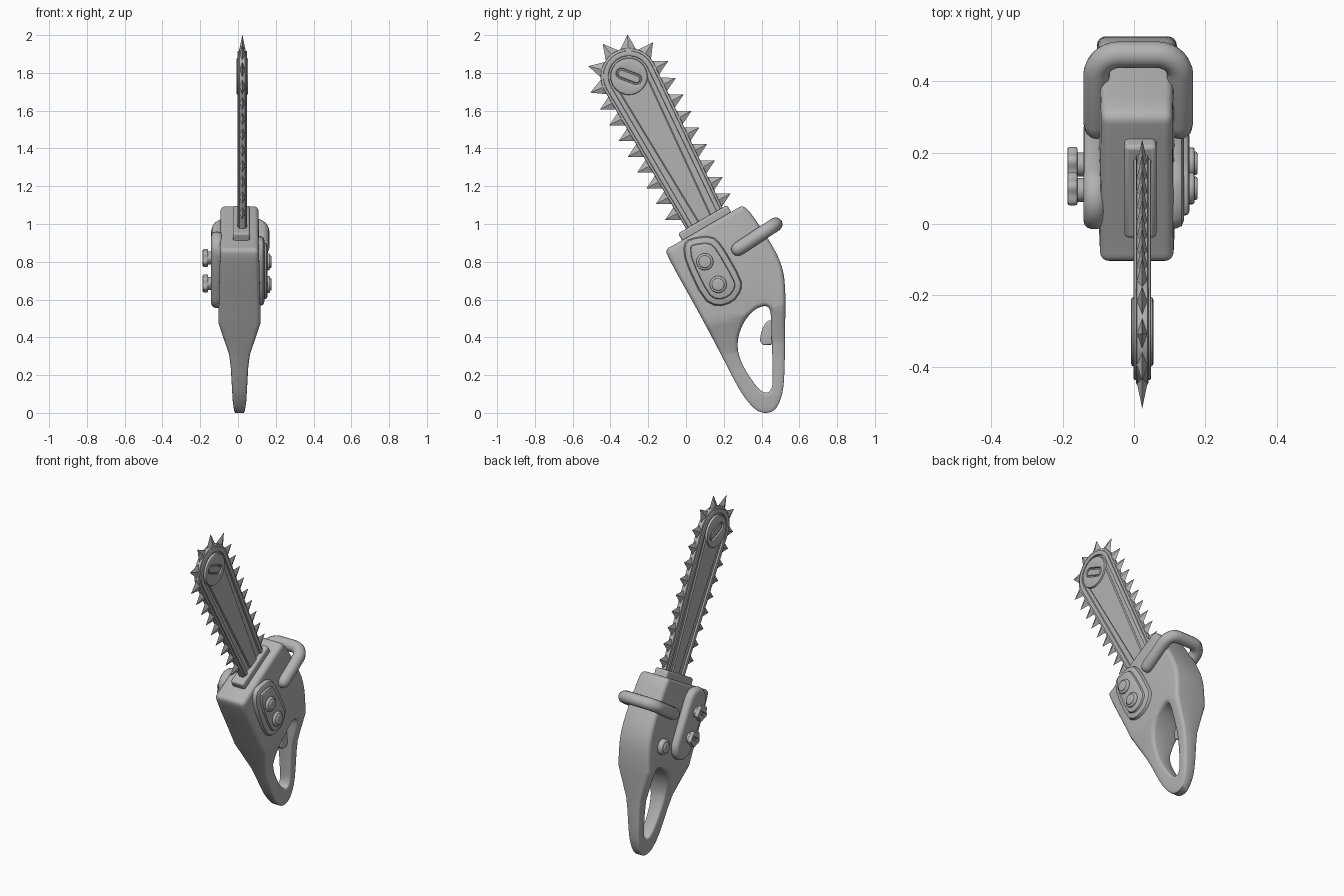
import bpy, bmesh, math
from mathutils import Vector

if "Cube" in bpy.data.objects:
    bpy.data.objects.remove(bpy.data.objects["Cube"])

grey = bpy.data.materials.new("mid_grey")
grey.diffuse_color = (0.45, 0.45, 0.45, 1)
grey.use_nodes = True
grey.node_tree.nodes["Principled BSDF"].inputs["Base Color"].default_value = grey.diffuse_color


def finish(ob, angle=35):
    ob.data.materials.clear()
    ob.data.materials.append(grey)
    bpy.ops.object.select_all(action='DESELECT')
    ob.select_set(True)
    bpy.context.view_layer.objects.active = ob
    bpy.ops.object.shade_smooth_by_angle(angle=math.radians(angle))


def from_bmesh(name, bm, angle=35):
    bmesh.ops.recalc_face_normals(bm, faces=bm.faces[:])
    me = bpy.data.meshes.new(name)
    bm.to_mesh(me)
    bm.free()
    ob = bpy.data.objects.new(name, me)
    bpy.context.collection.objects.link(ob)
    finish(ob, angle)
    return ob


def ccw(pts):
    area = sum(a[0] * b[1] - b[0] * a[1] for a, b in zip(pts, pts[1:] + pts[:1]))
    return [Vector(p) for p in (pts if area > 0 else pts[::-1])]


def inset(pts, d):
    out = []
    for i, p in enumerate(pts):
        e1, e2 = (p - pts[i - 1]).normalized(), (pts[(i + 1) % len(pts)] - p).normalized()
        n1, n2 = Vector((-e1.y, e1.x)), Vector((-e2.y, e2.x))
        out.append(p + (n1 + n2) * d / max(0.4, 1 + n1.dot(n2)))
    return out


def rounded(pts, times=2):
    for _ in range(times):
        pts = [tuple(a[k] * (1 - f) + b[k] * f for k in (0, 1))
               for a, b in zip(pts, pts[1:] + pts[:1]) for f in (0.25, 0.75)]
    return pts


def prism(name, outline, x0, x1, bev, hole=None, segs=3, width=None, angle=35):
    """Side outline (y, z) extruded along x with rounded rims and an optional hole."""
    bm = bmesh.new()
    mid, h = (x0 + x1) / 2, (x1 - x0) / 2
    bx = min(bev, 0.95 * h)
    caps = ([], [])
    for loop, sign in ((outline, 1), (hole, -1)):
        if not loop:
            continue
        base, rings = ccw(loop), []
        for side in (-1, 1):
            for k in (range(segs, -1, -1) if side < 0 else range(segs + 1)):
                a = k / segs * math.pi / 2
                x = mid + side * (h - bx + bx * math.sin(a))
                rings.append([bm.verts.new((x, p.x, p.y))
                              for p in inset(base, sign * bev * (1 - math.cos(a)))])
        n = len(base)
        for r, s in zip(rings, rings[1:]):
            for i in range(n):
                j = (i + 1) % n
                bm.faces.new((r[i], r[j], s[j], s[i]))
        for cap, r in zip(caps, (rings[0], rings[-1])):
            cap += [bm.edges.get((r[i], r[(i + 1) % n])) for i in range(n)]
    for cap in caps:
        bmesh.ops.triangle_fill(bm, use_beauty=True, use_dissolve=False, edges=cap)
    if width:  # vary the thickness along a slanted height
        for t, _ in width[1:-1]:
            bmesh.ops.bisect_plane(bm, geom=bm.verts[:] + bm.edges[:] + bm.faces[:],
                                   plane_co=(0, 0.1, t), plane_no=(0, -0.25, 1))
        for v in bm.verts:
            t = v.co.z - 0.25 * (v.co.y - 0.1)
            t = min(max(t, width[0][0]), width[-1][0])
            for (ta, wa), (tb, wb) in zip(width, width[1:]):
                if ta <= t <= tb:
                    w = wa + (wb - wa) * (t - ta) / (tb - ta)
            v.co.x = mid + (v.co.x - mid) * w / h
    return from_bmesh(name, bm, angle)


def circle(c, r, n=28, lobes=0, depth=0):
    return [(c[0] + r * (1 + depth * math.cos(lobes * a)) * math.cos(a),
             c[1] + r * (1 + depth * math.cos(lobes * a)) * math.sin(a))
            for a in (2 * math.pi * i / n for i in range(n))]


def stadium(a, b, r, n=10):
    a, b = Vector(a), Vector(b)
    ang = math.atan2(b.y - a.y, b.x - a.x)
    pts = []
    for c, off in ((b, -math.pi / 2), (a, math.pi / 2)):
        for i in range(n + 1):
            t = ang + off + math.pi * i / n
            pts.append((c.x + r * math.cos(t), c.y + r * math.sin(t)))
    return pts


# Body with rear grip loop
body = [(-.10, .83), (-.105, .868), (-.07, .885), (.265, 1.08), (.30, 1.098), (.335, 1.07),
        (.40, .975), (.47, .865), (.512, .77), (.527, .66), (.525, .45), (.522, .20),
        (.51, .09), (.475, .015), (.425, -.004), (.375, .01), (.33, .055), (.28, .125),
        (.18, .32), (.074, .52)]
grip_hole = [(.413, .57), (.448, .555), (.452, .44), (.46, .22), (.458, .125), (.42, .10),
             (.37, .14), (.29, .265), (.268, .36), (.292, .46), (.35, .54)]
widths = [(-.1, .026), (0, .036), (.2, .046), (.28, .055), (.35, .076), (.47, .112), (1.05, .1)]
prism("body", rounded(body), -.102, .118, .025, rounded(grip_hole), 4, widths)
prism("trigger", rounded([(.388, .36), (.47, .36), (.47, .49), (.43, .49), (.40, .44)], 1),
      -.012, .03, .008)

# Side plates with buttons and knobs
plate = [(-.015, .89), (.02, .925), (.135, .94), (.19, .89), (.295, .705), (.295, .65),
         (.25, .585), (.165, .56), (.09, .60), (-.005, .80)]
prism("right_plate", rounded(plate, 1), .08, .14, .022, segs=2)
inner = [tuple(p) for p in inset(ccw(plate), .035)]
prism("right_plate_face", rounded(inner, 1), .10, .155, .012, segs=2)
prism("left_plate", stadium((.075, .87), (.205, .645), .09), -.142, -.08, .025, segs=3)
for i, c in enumerate(((.10, .80), (.17, .68))):
    prism(f"right_button_{i}", circle(c, .045), .13, .17, .008)
    prism(f"right_button_cap_{i}", circle(c, .033), .14, .178, .006)
for i, c in enumerate(((.095, .82), (.167, .685))):
    prism(f"left_knob_stem_{i}", circle(c, .034), -.17, -.13, .005)
    slot = stadium((c[0] - .018, c[1] - .012), (c[0] + .018, c[1] + .012), .008, 4)
    prism(f"left_knob_{i}", circle(c, .045, 40, 5, .1), -.187, -.158, .007, slot, 2)
prism("left_cap", circle((.385, .70), .047), -.13, -.09, .01)
prism("left_cap_face", circle((.385, .70), .032), -.137, -.10, .006)

# Front carrying handle: tube bent around the body
cx, wx = .012, .117
half = [(wx, -.035, 0.05), (wx, -.03, .55), (wx, -.015, .88), (wx, .01, 1), (wx, .17, 1)]
half += [(wx - .065 + .065 * math.cos(a), .17 + .065 * math.sin(a), 1)
         for a in (math.pi / 2 * k / 7 for k in range(1, 8))]
path = half + [(-x, s, r) for x, s, r in reversed(half)]
cu = bpy.data.curves.new("carry_handle", 'CURVE')
cu.dimensions, cu.bevel_depth, cu.bevel_resolution = '3D', .037, 4
sp = cu.splines.new('POLY')
sp.points.add(len(path) - 1)
for p, (x, s, r) in zip(sp.points, path):
    p.co = (cx + x, .275 + s * .85, .867 + s * .56, 1)
    p.radius = r
tube = bpy.data.objects.new("carry_handle", cu)
bpy.context.collection.objects.link(tube)
bpy.context.view_layer.objects.active = tube
tube.select_set(True)
bpy.ops.object.convert(target='MESH')
finish(bpy.context.view_layer.objects.active, 50)

# Collar where the blade enters the body
bpy.ops.mesh.primitive_cube_add(size=1, location=(.018, .105, .995),
                                rotation=(math.radians(30), 0, 0))
collar = bpy.context.object
collar.name = "blade_collar"
collar.scale = (.09, .30, .07)
bpy.ops.object.transform_apply(location=False, rotation=False, scale=True)
bv = collar.modifiers.new("round", 'BEVEL')
bv.width, bv.segments = .012, 3
finish(collar)

# Blade frame: u across, v along the tilted blade
AX, PERP, ROOT, L, R = Vector((-.469, .883)), Vector((.883, .469)), Vector((.106, 1.013)), .87, .15
BX = .023


def blade(u, v):
    return tuple(ROOT + PERP * u + AX * v)


def blade_outline(root_w, tip_r, v0=-.06):
    arc = [blade(tip_r * math.cos(a), L + tip_r * math.sin(a))
           for a in (math.pi * i / 24 for i in range(25))]
    return [blade(root_w, v0)] + arc + [blade(-root_w, v0)]


prism("chain", blade_outline(.108, R), BX - .017, BX + .017, .006, blade_outline(.08, .12, -.04), 2)
prism("bar_rim", blade_outline(.095, R - .014), BX - .025, BX + .025, .006,
      blade_outline(.072, .108, -.04), 2)
prism("bar_panel", blade_outline(.085, .12), BX - .013, BX + .013, .002, segs=1)
prism("bar_wedge", blade_outline(.035, .088), BX - .02, BX + .02, .006, segs=1)

# Round tip hub with a slot
hub = Vector(blade(0, L))
d = Vector((.04, -.015))
prism("tip_hub", circle(hub, .098, 36), BX - .031, BX + .031, .008,
      stadium(hub - d, hub + d, .027, 6), 2)
prism("hub_slot_insert", stadium(hub - d, hub + d, .021, 6), BX - .026, BX + .026, .004, segs=1)

# Saw teeth: diamond based spikes spaced evenly around the chain
bm = bmesh.new()
arc_len = math.pi * R
for i in range(22):
    s = .07 + (2 * L + arc_len - .18) * i / 21
    if s < L:
        u, v, n = .11 + .04 * s / L, s, (1, 0)
    elif s < L + arc_len:
        a = (s - L) / R
        n = (math.cos(a), math.sin(a))
        u, v = R * n[0], L + R * n[1]
    else:
        v = 2 * L + arc_len - s
        u, n = -(.11 + .04 * v / L), (-1, 0)
    def vert(x, along, out):
        y, z = blade(u + n[0] * out - n[1] * along, v + n[1] * out + n[0] * along)
        return bm.verts.new((BX + x, y, z))
    ring = [vert(0, -.045, -.012), vert(.017, 0, -.012), vert(0, .045, -.012), vert(-.017, 0, -.012)]
    tip = vert(0, 0, .072)
    bm.faces.new(ring)
    for k in range(4):
        bm.faces.new((ring[k], ring[(k + 1) % 4], tip))
from_bmesh("saw_teeth", bm, 20)
